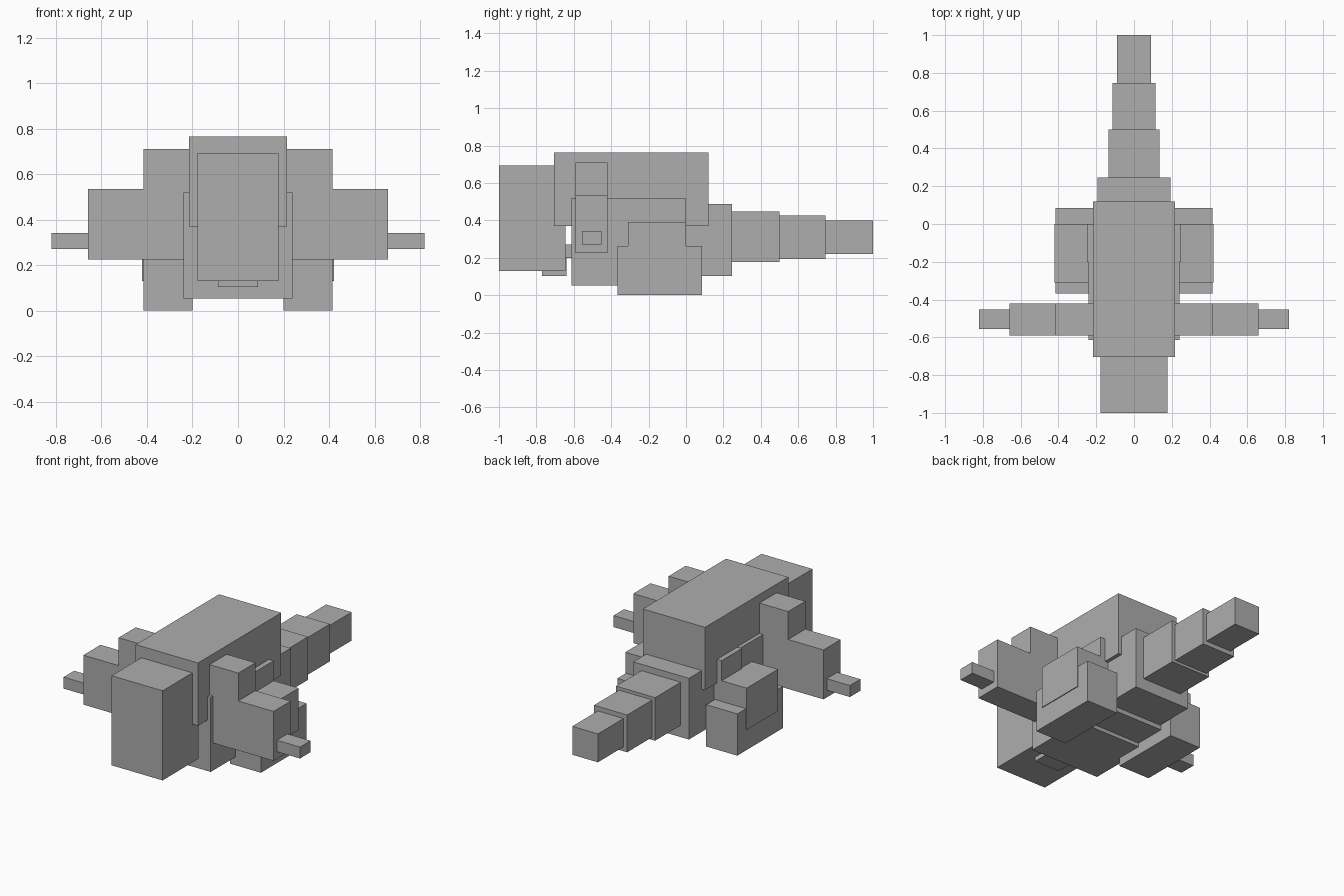
import bpy

cube = bpy.data.objects.get("Cube")
if cube:
    bpy.data.objects.remove(cube, do_unlink=True)

GREY = (0.42, 0.42, 0.42, 1.0)
grey = bpy.data.materials.new("plain grey")
grey.use_nodes = True
grey.diffuse_color = GREY
grey.node_tree.nodes["Principled BSDF"].inputs["Base Color"].default_value = GREY


def block(name, x, y, z):
    """Box given by its (low, high) extent on each axis."""
    spans = (x, y, z)
    bpy.ops.mesh.primitive_cube_add(size=1, location=[(a + b) / 2 for a, b in spans])
    obj = bpy.context.object
    obj.name = name
    obj.scale = [b - a for a, b in spans]
    bpy.ops.object.transform_apply(location=False, rotation=False, scale=True)
    obj.data.materials.append(grey)


def centred(name, half, y, z):
    block(name, (-half, half), y, z)


def pair(name, x, y, z):
    block("left_" + name, x, y, z)
    block("right_" + name, (-x[1], -x[0]), y, z)


# Head, chin and neck
centred("head", 0.177, (-1.0, -0.645), (0.13, 0.692))
centred("chin", 0.087, (-0.77, -0.64), (0.103, 0.2))
centred("neck", 0.12, (-0.7, -0.58), (0.2, 0.27))

# Back shell and body
centred("back_shell", 0.216, (-0.705, 0.12), (0.37, 0.764))
centred("chest", 0.24, (-0.613, -0.198), (0.052, 0.52))
centred("hips", 0.248, (-0.2, 0.0), (0.075, 0.518))

# Tapering tail, one block after another
tail = [
    (0.193, -0.02, 0.247, 0.103, 0.487),
    (0.136, 0.24, 0.5, 0.177, 0.447),
    (0.115, 0.49, 0.747, 0.193, 0.427),
    (0.089, 0.74, 1.0, 0.22, 0.398),
]
for i, (half, y0, y1, z0, z1) in enumerate(tail, 1):
    centred(f"tail_segment_{i}", half, (y0, y1), (z0, z1))

# Arms
pair("shoulder", (0.2, 0.415), (-0.59, -0.42), (0.225, 0.71))
pair("forearm", (0.41, 0.66), (-0.59, -0.42), (0.225, 0.535))
pair("hand", (0.65, 0.82), (-0.557, -0.453), (0.27, 0.342))

# Legs
pair("thigh", (0.2, 0.421), (-0.31, 0.0), (0.13, 0.392))
pair("foot", (0.2, 0.416), (-0.367, 0.086), (0.0, 0.262))
